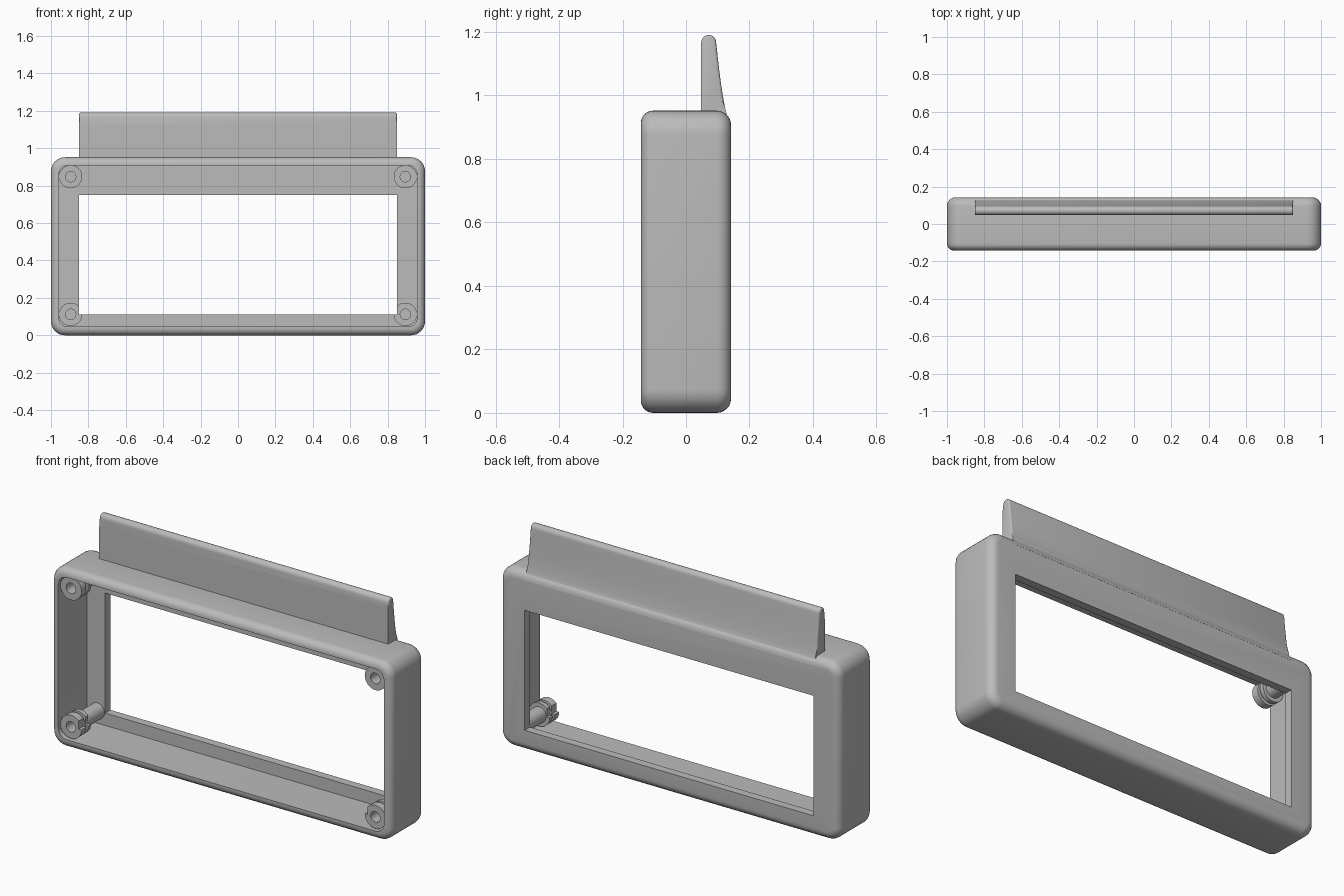
import bpy, bmesh, math
from mathutils import Vector

if "Cube" in bpy.data.objects:
    bpy.data.objects.remove(bpy.data.objects["Cube"])

grey = bpy.data.materials.new("plain grey")
grey.diffuse_color = (0.5, 0.5, 0.5, 1)
grey.use_nodes = True
grey.node_tree.nodes["Principled BSDF"].inputs["Base Color"].default_value = grey.diffuse_color


def finish(name, bm, mat=True):
    bmesh.ops.recalc_face_normals(bm, faces=bm.faces)
    me = bpy.data.meshes.new(name)
    bm.to_mesh(me)
    bm.free()
    ob = bpy.data.objects.new(name, me)
    bpy.context.collection.objects.link(ob)
    if mat:
        me.materials.append(grey)
    return ob


def box(name, x, y0, y1, z0, z1, corner=0, front=0, back=0, mat=True):
    """Box with rounded corners seen from the front, and rounded front/back rims."""
    bm = bmesh.new()
    bmesh.ops.create_cube(bm, size=1)
    for v in bm.verts:
        v.co = (v.co.x * 2 * x, (y0 + y1) / 2 + v.co.y * (y1 - y0),
                (z0 + z1) / 2 + v.co.z * (z1 - z0))
    if corner:
        es = [e for e in bm.edges if abs(e.verts[0].co.y - e.verts[1].co.y) > 1e-4]
        bmesh.ops.bevel(bm, geom=es, offset=corner, segments=8, profile=0.5, affect='EDGES')
    for y, r in ((y0, front), (y1, back)):
        if r:
            es = [e for e in bm.edges if all(abs(v.co.y - y) < 1e-4 for v in e.verts)]
            bmesh.ops.bevel(bm, geom=es, offset=r, segments=6, profile=0.5, affect='EDGES')
    return finish(name, bm, mat)


def lathe(name, profile, cx, cz, n=32, mat=True):
    """Closed ring of (radius, y) points spun around a front-to-back axis."""
    bm = bmesh.new()
    rings = []
    for i in range(n):
        a = 2 * math.pi * i / n
        rings.append([bm.verts.new((cx + r * math.cos(a), y, cz + r * math.sin(a)))
                      for r, y in profile])
    m = len(profile)
    for i in range(n):
        p, q = rings[i], rings[(i + 1) % n]
        for j in range(m):
            k = (j + 1) % m
            bm.faces.new((p[j], p[k], q[k], q[j]))
    return finish(name, bm, mat)


def cut(ob, cutter):
    mod = ob.modifiers.new("cut", 'BOOLEAN')
    mod.operation = 'DIFFERENCE'
    mod.solver = 'EXACT'
    mod.object = cutter
    bpy.context.view_layer.objects.active = ob
    bpy.ops.object.modifier_apply(modifier=mod.name)


# Hollow shell, open at the front, with a window in the back panel
frame = box("frame", 1.0, -0.142, 0.142, 0, 0.952, 0.075, 0.038, 0.045)
cavity = box("cavity_cutter", 0.958, -0.3, 0.098, 0.046, 0.908, 0.05, mat=False)
window = box("window_cutter", 0.85, -0.3, 0.3, 0.112, 0.75, mat=False)
cut(frame, cavity)
cut(frame, window)
parts = [frame]

# Upright fin, flat in front and hollow-curved behind
tip = [(0.0715 + 0.0235 * math.cos(a), 1.167 + 0.0235 * math.sin(a))
       for a in (math.pi * i / 10 for i in range(11))]
curve = [(0.142 - 0.047 * t ** 0.55, 0.912 + 0.255 * t) for t in (0, 0.1, 0.2, 0.35, 0.5, 0.65, 0.8)]
profile = curve + tip + [(0.048, 0.912)]
bm = bmesh.new()
face = bm.faces.new([bm.verts.new((-0.85, y, z)) for y, z in profile])
ext = bmesh.ops.extrude_face_region(bm, geom=[face])
bmesh.ops.translate(bm, vec=Vector((1.7, 0, 0)),
                    verts=[g for g in ext["geom"] if isinstance(g, bmesh.types.BMVert)])
ends = [e for e in bm.edges if abs(e.verts[0].co.x - e.verts[1].co.x) < 1e-5
        and min(v.co.z for v in e.verts) > 0.95]
bmesh.ops.bevel(bm, geom=ends, offset=0.008, segments=3, profile=0.5, affect='EDGES')
parts.append(finish("fin", bm))

# Screw posts with collars in the four corners
post = [(0.028, -0.125), (0.062, -0.125), (0.062, -0.085), (0.045, -0.085),
        (0.045, -0.068), (0.062, -0.068), (0.062, -0.045), (0.042, -0.045),
        (0.042, 0.1), (0.028, 0.1)]
for sx, side in ((-1, "left"), (1, "right")):
    for z, level in ((0.112, "lower"), (0.848, "upper")):
        ob = lathe(f"{level}_{side}_post", post, sx * 0.895, z)
        if level == "lower":
            cut(ob, window)
        parts.append(ob)

for c in (cavity, window):
    c.hide_render = True
    c.hide_viewport = True

for ob in parts:
    bpy.ops.object.select_all(action='DESELECT')
    ob.select_set(True)
    bpy.context.view_layer.objects.active = ob
    bpy.ops.object.shade_smooth_by_angle(angle=math.radians(35))
